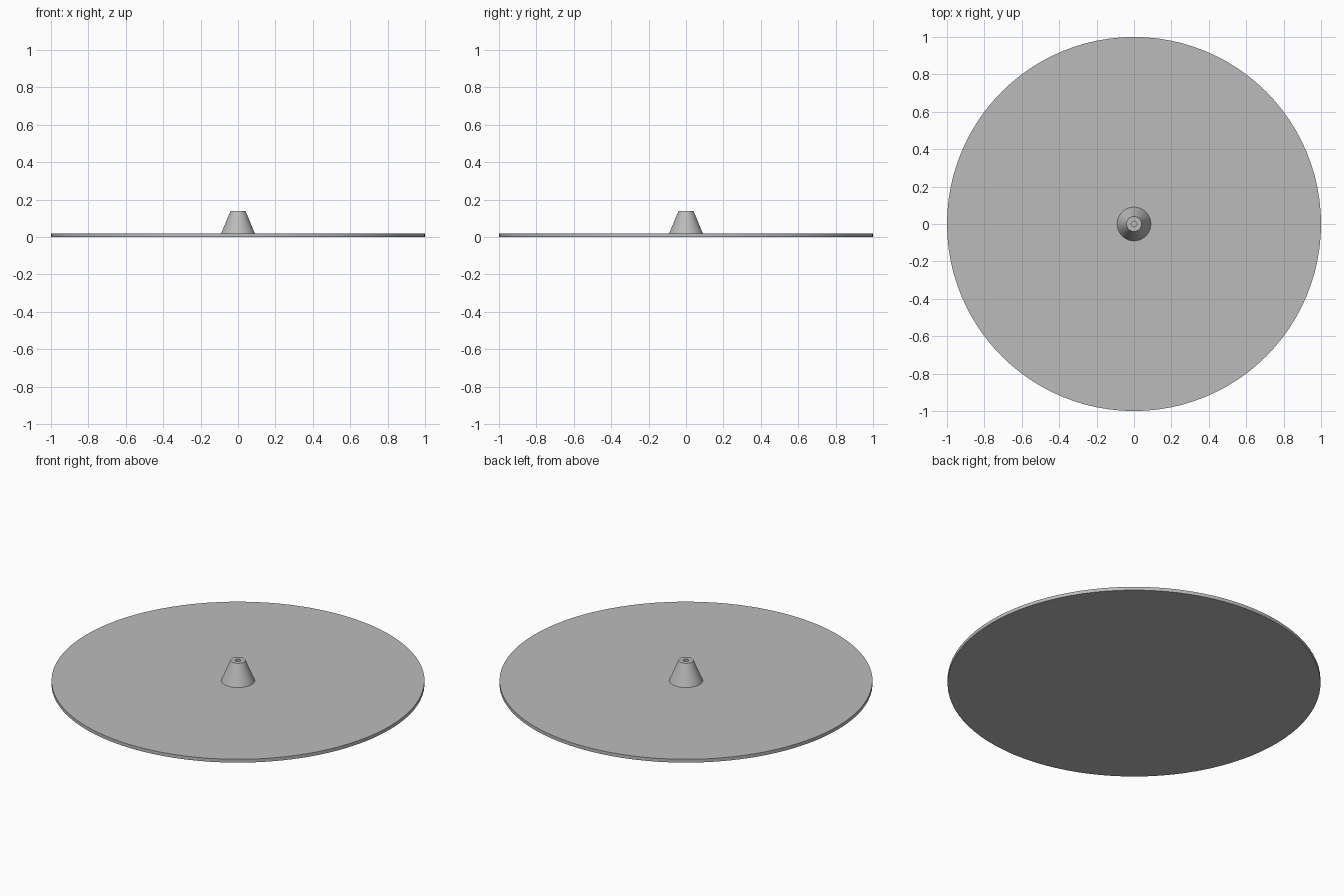
import bpy, bmesh, math

cube = bpy.data.objects.get("Cube")
if cube:
    bpy.data.objects.remove(cube, do_unlink=True)

# Single plain grey for every part
grey = bpy.data.materials.new("plain_grey")
grey.use_nodes = True
colour = (0.5, 0.5, 0.5, 1)
grey.diffuse_color = colour
grey.node_tree.nodes["Principled BSDF"].inputs["Base Color"].default_value = colour


def lathe(name, profile, steps):
    """Spin a (radius, height) profile around the z axis."""
    bm = bmesh.new()
    verts = [bm.verts.new((r, 0, z)) for r, z in profile]
    edges = [bm.edges.new(pair) for pair in zip(verts, verts[1:])]
    bmesh.ops.spin(bm, geom=verts + edges, cent=(0, 0, 0), axis=(0, 0, 1),
                   angle=math.tau, steps=steps, use_merge=True)
    bmesh.ops.remove_doubles(bm, verts=bm.verts, dist=1e-5)
    bmesh.ops.recalc_face_normals(bm, faces=bm.faces)
    mesh = bpy.data.meshes.new(name)
    bm.to_mesh(mesh)
    bm.free()
    mesh.materials.append(grey)
    obj = bpy.data.objects.new(name, mesh)
    bpy.context.collection.objects.link(obj)
    bpy.ops.object.select_all(action="DESELECT")
    obj.select_set(True)
    bpy.context.view_layer.objects.active = obj
    bpy.ops.object.shade_smooth_by_angle(angle=math.radians(30))
    return obj


PLATE_TOP, HUB_TOP = 0.02, 0.14
HOLE = 0.015

# Thin round plate and tapered hub with a blind centre hole, as one solid
lathe("plate_with_hub", [
    (0, 0), (1, 0), (1, PLATE_TOP),
    (0.09, PLATE_TOP), (0.04, HUB_TOP),
    (HOLE, HUB_TOP), (HOLE, PLATE_TOP), (0, PLATE_TOP),
], 96)
